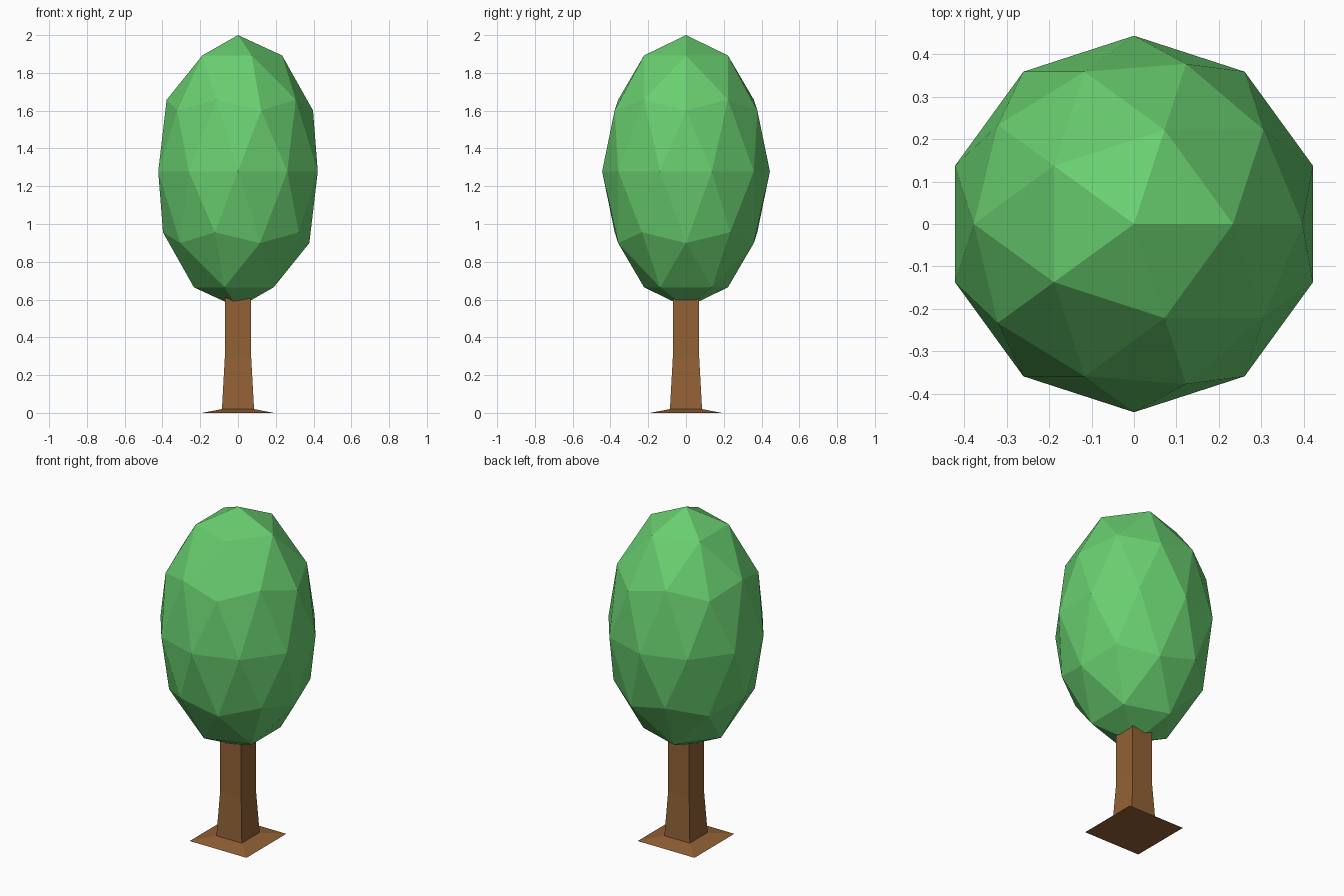
import bpy, bmesh

if "Cube" in bpy.data.objects:
    bpy.data.objects.remove(bpy.data.objects["Cube"])


def material(name, rgb):
    mat = bpy.data.materials.new(name)
    mat.diffuse_color = (*rgb, 1)
    mat.use_nodes = True
    mat.node_tree.nodes["Principled BSDF"].inputs["Base Color"].default_value = mat.diffuse_color
    return mat


def add_object(name, bm, mat):
    bmesh.ops.recalc_face_normals(bm, faces=bm.faces)
    mesh = bpy.data.meshes.new(name)
    bm.to_mesh(mesh)
    bm.free()
    mesh.materials.append(mat)
    obj = bpy.data.objects.new(name, mesh)
    bpy.context.collection.objects.link(obj)
    return obj


# Trunk: stacked square sections (half width, height) with a flared foot
sections = [(0.19, 0.0), (0.085, 0.02), (0.07, 0.29), (0.07, 0.65)]
bm = bmesh.new()
rings = [[bm.verts.new((sx * h, sy * h, z))
          for sx, sy in ((-1, -1), (1, -1), (1, 1), (-1, 1))]
         for h, z in sections]
for low, high in zip(rings, rings[1:]):
    for i in range(4):
        j = (i + 1) % 4
        bm.faces.new((low[i], low[j], high[j], high[i]))
bm.faces.new(rings[0])
bm.faces.new(rings[-1])
add_object("trunk", bm, material("bark", (0.29, 0.12, 0.035)))

# Crown: faceted icosphere stretched upwards
bm = bmesh.new()
bmesh.ops.create_icosphere(bm, subdivisions=2, radius=1)
bmesh.ops.scale(bm, vec=(0.444, 0.444, 0.7215), verts=bm.verts)
bmesh.ops.translate(bm, vec=(0, 0, 1.2785), verts=bm.verts)
add_object("crown", bm, material("leaves", (0.14, 0.62, 0.16)))
